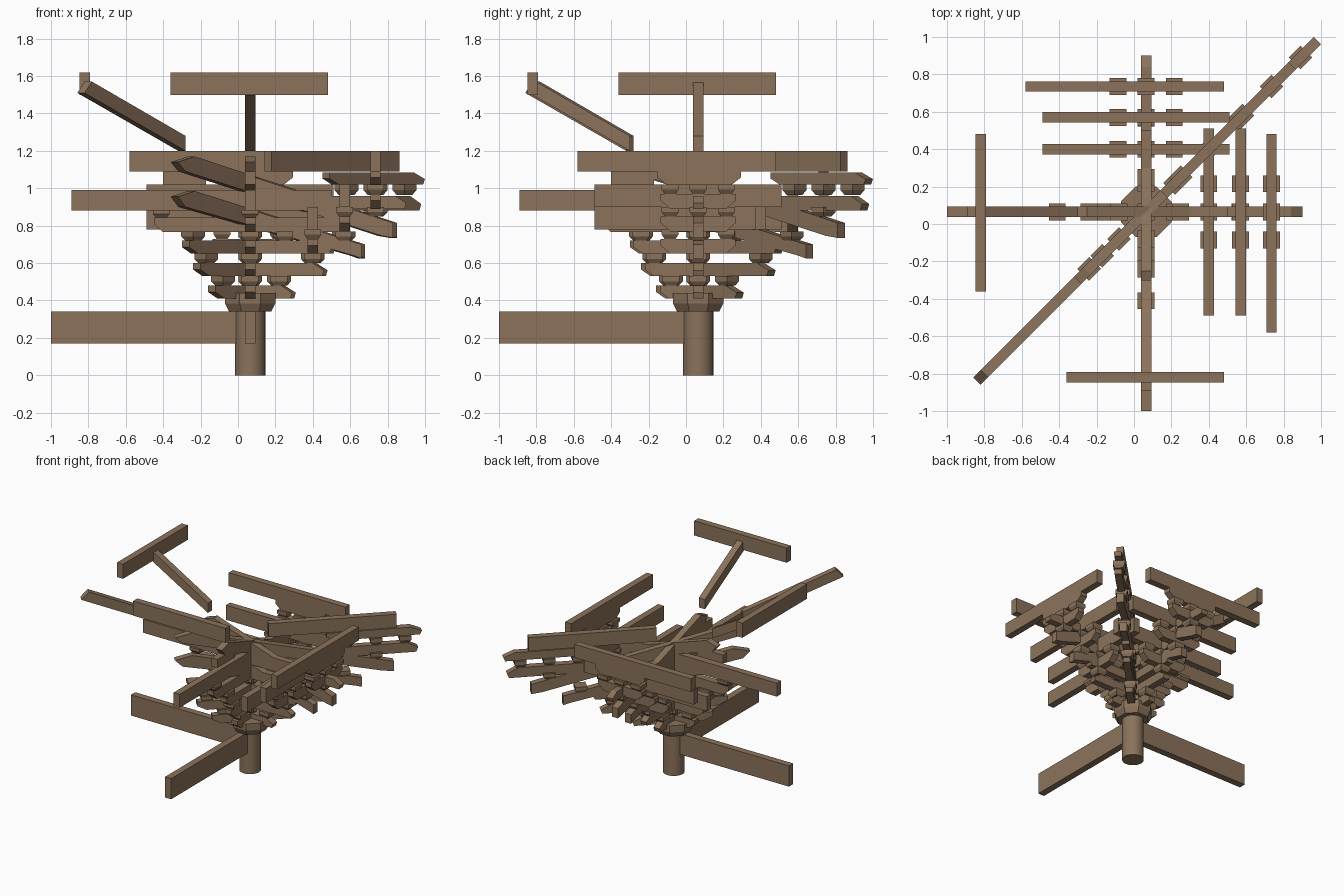
import bpy, bmesh, math

if "Cube" in bpy.data.objects:
    bpy.data.objects.remove(bpy.data.objects["Cube"])

C = 0.065        # centre line of the column
W = 0.055        # timber thickness
R2 = math.sqrt(0.5)

wood = bpy.data.materials.new("brown timber")
wood.diffuse_color = (0.258, 0.171, 0.105, 1)
wood.use_nodes = True
wood.node_tree.nodes["Principled BSDF"].inputs["Base Color"].default_value = wood.diffuse_color


def finish(name, bm):
    bmesh.ops.recalc_face_normals(bm, faces=bm.faces)
    me = bpy.data.meshes.new(name)
    bm.to_mesh(me)
    bm.free()
    me.materials.append(wood)
    ob = bpy.data.objects.new(name, me)
    bpy.context.collection.objects.link(ob)
    return ob


def place(d, u, s):
    """Plan position: u runs along the direction, s sideways from the centre line."""
    if d == "x":
        return (u, C + s)
    if d == "y":
        return (C + s, u)
    return (u + s * R2, u - s * R2)


def timber(name, d, profile, s=0.0, w=W):
    """Extrude a (u, z) side profile across the timber thickness."""
    bm = bmesh.new()
    a, b = [[bm.verts.new((*place(d, u, s + k * w / 2), z)) for u, z in profile]
            for k in (-1, 1)]
    bm.faces.new(a)
    bm.faces.new(b)
    n = len(a)
    for i in range(n):
        j = (i + 1) % n
        bm.faces.new((a[i], a[j], b[j], b[i]))
    return finish(name + "_" + d, bm)


def beam(name, d, u0, u1, z0, z1, s=0.0):
    timber(name, d, [(u0, z0), (u1, z0), (u1, z1), (u0, z1)], s)


def bracket(name, d, u0, u1, z0, z1, s=0.0):
    """Short arm with both lower ends cut away."""
    h = z1 - z0
    timber(name, d, [(u0 + .05, z0), (u1 - .05, z0), (u1, z0 + h * .55), (u1, z1),
                     (u0, z1), (u0, z0 + h * .55)], s)


def nosed(name, d, u0, u1, z0, z1):
    """Arm with a cut inner end and a sloping outer nose."""
    h = z1 - z0
    timber(name, d, [(u0 + .05, z0), (u1 - .01, z0), (u1, z0 + h * .45), (u1 - .06, z1),
                     (u0, z1), (u0, z0 + h * .5)])


def block(d, u, z, s=0.0, h=.05):
    """Bearing block with a tapered foot."""
    bm = bmesh.new()
    rings = []
    for r, zz in ((.03, z), (.045, z + h * .45), (.045, z + h)):
        ring = []
        for a, b in ((-1, -1), (1, -1), (1, 1), (-1, 1)):
            du = a * r * (R2 if d == "diag" else 1)
            ring.append(bm.verts.new((*place(d, u + du, s + b * r), zz)))
        rings.append(ring)
    bm.faces.new(rings[0])
    bm.faces.new(rings[2])
    for lo, hi in zip(rings, rings[1:]):
        for i in range(4):
            j = (i + 1) % 4
            bm.faces.new((lo[i], lo[j], hi[j], hi[i]))
    finish("bearing_block_" + d, bm)


def turned(name, sides, rings, rot=0.0):
    """Stack of regular polygons around the column centre."""
    bm = bmesh.new()
    loops = [[bm.verts.new((C + r * math.cos(rot + i * math.tau / sides),
                            C + r * math.sin(rot + i * math.tau / sides), z))
              for i in range(sides)] for r, z in rings]
    bm.faces.new(loops[0])
    bm.faces.new(loops[-1])
    for lo, hi in zip(loops, loops[1:]):
        for i in range(sides):
            j = (i + 1) % sides
            bm.faces.new((lo[i], lo[j], hi[j], hi[i]))
    return finish(name, bm)


# Round column and its octagonal capital
col = turned("column", 32, [(.081, 0), (.081, .34)])
for p in col.data.polygons:
    p.use_smooth = len(p.vertices) == 4
bpy.context.view_layer.objects.active = col
col.select_set(True)
bpy.ops.object.shade_smooth_by_angle()
turned("capital", 8, [(.122, .34), (.146, .385), (.146, .44)], math.pi / 8)

# Stepped arms, slanted levers and rafters in all three directions
for d in ("x", "y", "diag"):
    nosed("first_arm", d, -.14, .29, .41, .48)
    nosed("second_arm", d, -.22, .46, .53, .60)
    nosed("third_arm", d, -.28, .50, .65, .72)
    for z, us in ((.48, (-.08, C, .22)), (.60, (-.17, C, .40)), (.72, (-.24, C, .25))):
        for u in us:
            block(d, u, z)
    timber("lower_lever", d, [(-.30, .90), (.62, .64), (.66, .625), (.66, .70), (-.25, .985),
                              (-.34, .955)])
    timber("upper_lever", d, [(-.30, 1.09), (.77, .745), (.83, .735), (.83, .815),
                              (-.25, 1.17), (-.34, 1.14)])
    timber("rafter", d, [(-.84, 1.51), (-.30, 1.20), (-.30, 1.28), (-.80, 1.57)])
    block(d, .565, .72)
    block(d, .735, .85)

# Pieces only on the two wall lines
for d in ("x", "y"):
    beam("tie_beam", d, -1, C, .17, .34)
    bracket("fourth_arm", d, -.45, .60, .765, .845)
    block(d, -.41, .845, h=.04)
    beam("long_beam", d, -.89, .50, .88, .99)
    nosed("beam_nose", d, .40, .90, .89, .96)
    beam("beam_packing", d, -.40, -.17, 1.02, 1.09)
    beam("rear_purlin", d, -.36, .48, 1.50, 1.62, -.82 - C)

    # Outer purlins carried on cross arms: plan offset, purlin ends, heights
    for off, u0, u1, z0, z1, arm in ((.40, -.49, .51, .78, .90, .65),
                                     (.57, -.49, .51, .90, 1.02, .77),
                                     (.735, -.58, .48, 1.09, 1.20, .89)):
        s = off - C
        beam("outer_purlin", d, u0, u1, z0, z1, s)
        bracket("cross_arm", d, C - .2, C + .2, arm, arm + .08, s)
        for k in (-1, 0, 1):
            block(d, C + k * .15, arm + .08, s)
    bracket("purlin_packing", d, C - .22, C + .23, 1.02, 1.09, .735 - C)

# Diagonal corner noses and corner beam
nosed("corner_lower_nose", "diag", .40, .96, .88, .96)
nosed("corner_upper_nose", "diag", .47, 1.0 - .02, 1.02, 1.085)
for u in (.58, .735, .89):
    block("diag", u, .965, h=.055)
beam("corner_beam", "diag", .16, .845, 1.09, 1.20)
